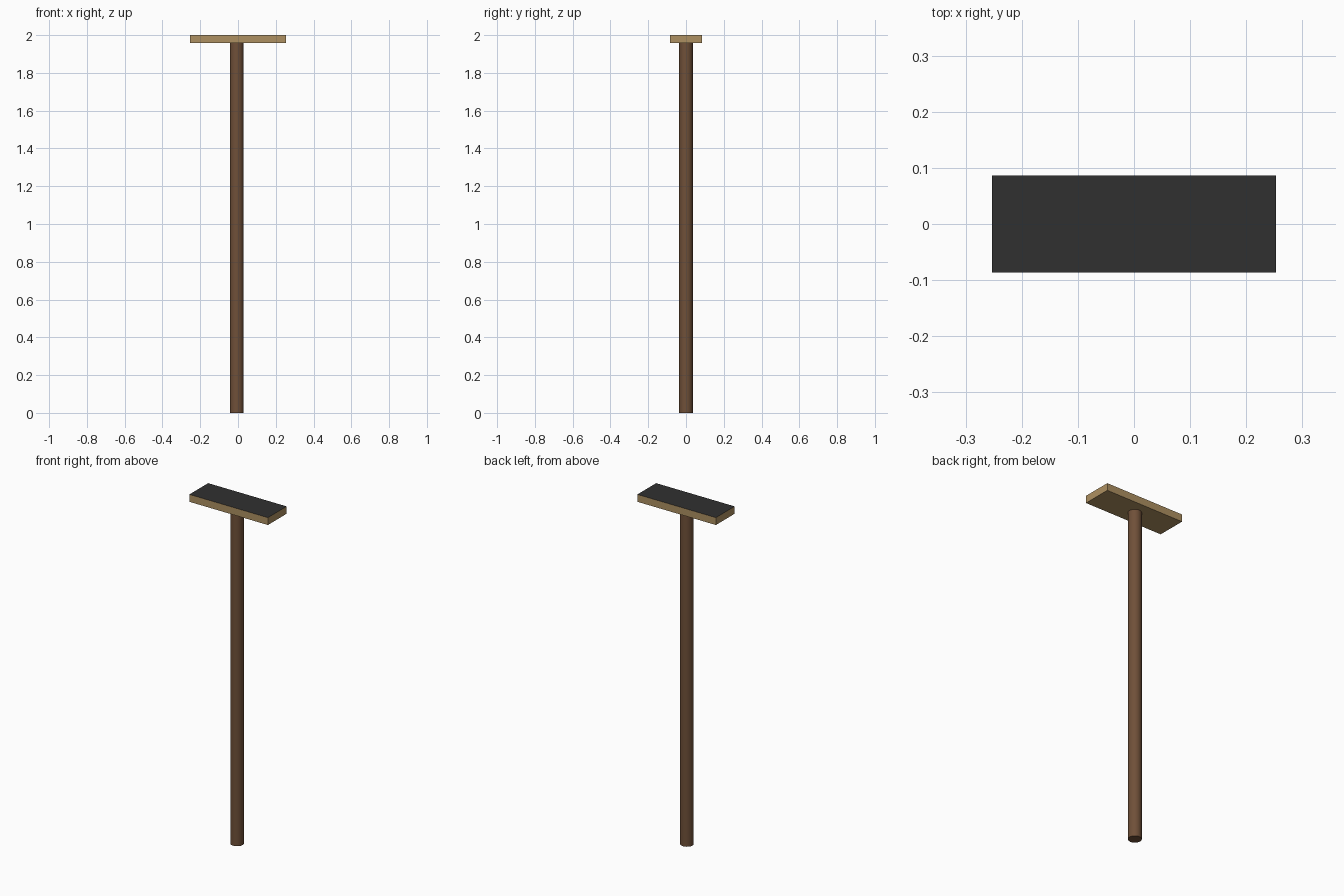
import bpy, bmesh
from mathutils import Matrix

if "Cube" in bpy.data.objects:
    bpy.data.objects.remove(bpy.data.objects["Cube"])


def material(name, color):
    mat = bpy.data.materials.new(name)
    mat.diffuse_color = (*color, 1)
    mat.use_nodes = True
    mat.node_tree.nodes["Principled BSDF"].inputs["Base Color"].default_value = mat.diffuse_color
    return mat


def make_object(name, bm, *mats):
    mesh = bpy.data.meshes.new(name)
    bm.to_mesh(mesh)
    bm.free()
    for m in mats:
        mesh.materials.append(m)
    obj = bpy.data.objects.new(name, mesh)
    bpy.context.collection.objects.link(obj)
    return obj


dark_wood = material("dark_wood", (0.16, 0.08, 0.04))
pale_wood = material("pale_wood", (0.42, 0.28, 0.12))
bristle = material("bristle", (0.03, 0.03, 0.03))

PLATE_BOTTOM = 1.957

# Long round handle, standing on the floor and ending under the head
bm = bmesh.new()
bmesh.ops.create_cone(bm, cap_ends=True, segments=32, radius1=0.036, radius2=0.036,
                      depth=PLATE_BOTTOM,
                      matrix=Matrix.Translation((-0.006, 0, PLATE_BOTTOM / 2)))
handle = make_object("handle", bm, dark_wood)
bpy.context.view_layer.objects.active = handle
handle.select_set(True)
bpy.ops.object.shade_smooth_by_angle()

# Flat rectangular head with a dark top face
bm = bmesh.new()
size = (0.506, 0.172, 2 - PLATE_BOTTOM)
bmesh.ops.create_cube(bm, size=1, matrix=Matrix.Translation((0, 0, 2 - size[2] / 2))
                      @ Matrix.Diagonal((*size, 1)))
bm.normal_update()
for f in bm.faces:
    f.material_index = 1 if f.normal.z > 0.9 else 0
make_object("head", bm, pale_wood, bristle)
